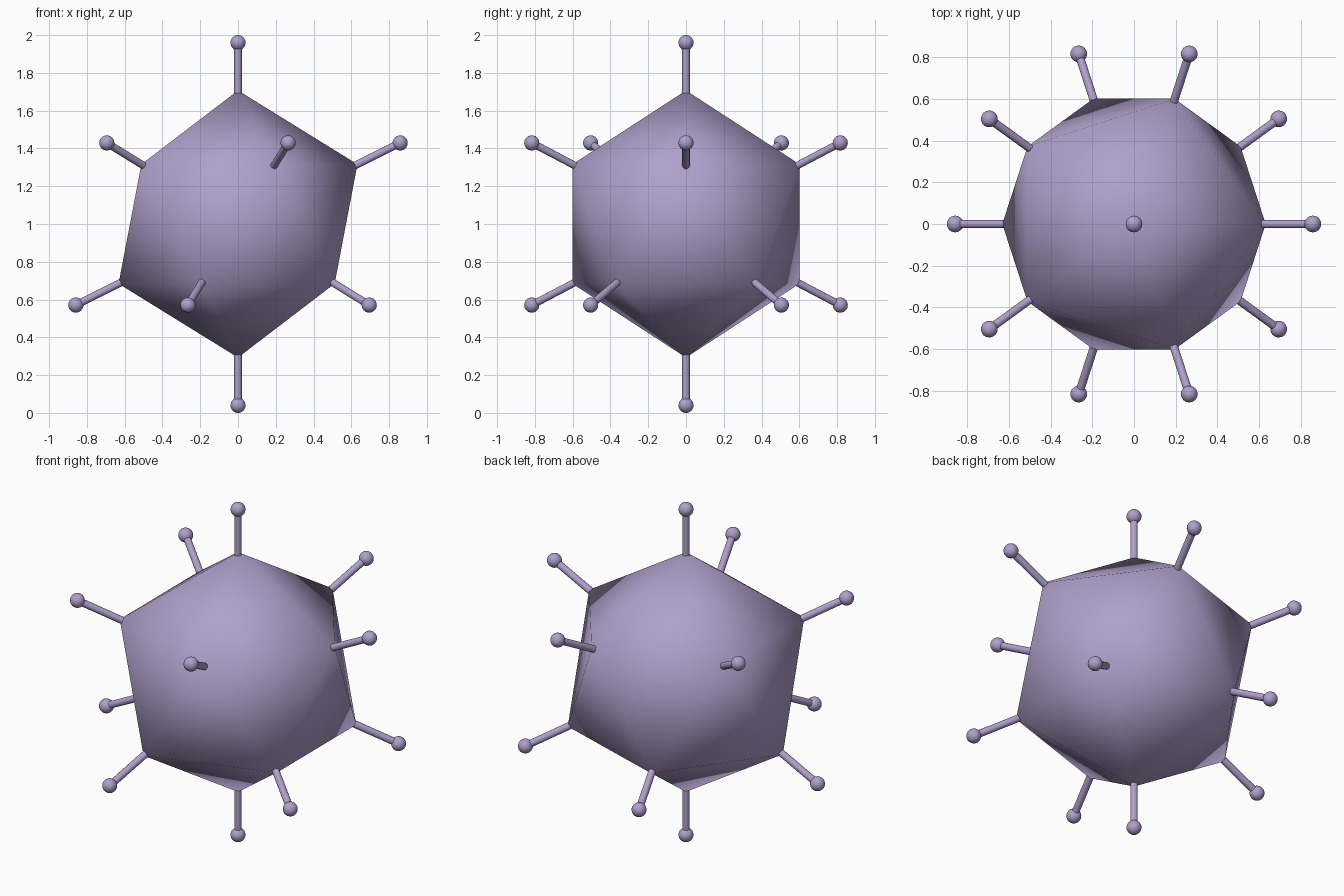
import bpy
from mathutils import Vector

if "Cube" in bpy.data.objects:
    bpy.data.objects.remove(bpy.data.objects["Cube"])

CENTRE = Vector((0, 0, 1))
BODY_R, KNOB_AT, KNOB_R, ROD_R = 0.707, 0.96, 0.04, 0.02

lilac = bpy.data.materials.new("lilac")
lilac.diffuse_color = (0.43, 0.35, 0.60, 1)
lilac.use_nodes = True
lilac.node_tree.nodes["Principled BSDF"].inputs["Base Color"].default_value = lilac.diffuse_color


def finish(name):
    ob = bpy.context.object
    ob.name = name
    ob.data.materials.append(lilac)
    return ob


# Icosahedral shell, fully smooth shaded
bpy.ops.mesh.primitive_ico_sphere_add(subdivisions=1, radius=BODY_R, location=CENTRE)
shell = finish("shell")
bpy.ops.object.shade_smooth()
directions = [v.co.normalized() for v in shell.data.vertices]

# One spike with a round knob on every corner
for i, d in enumerate(directions, 1):
    start, end = BODY_R - 0.02, KNOB_AT
    bpy.ops.mesh.primitive_cylinder_add(
        vertices=16, radius=ROD_R, depth=end - start,
        location=CENTRE + d * (start + end) / 2,
        rotation=d.to_track_quat('Z', 'Y').to_euler())
    finish(f"spike_rod_{i}")
    bpy.ops.object.shade_smooth_by_angle()

    bpy.ops.mesh.primitive_uv_sphere_add(
        segments=24, ring_count=16, radius=KNOB_R, location=CENTRE + d * KNOB_AT)
    finish(f"spike_knob_{i}")
    bpy.ops.object.shade_smooth()
